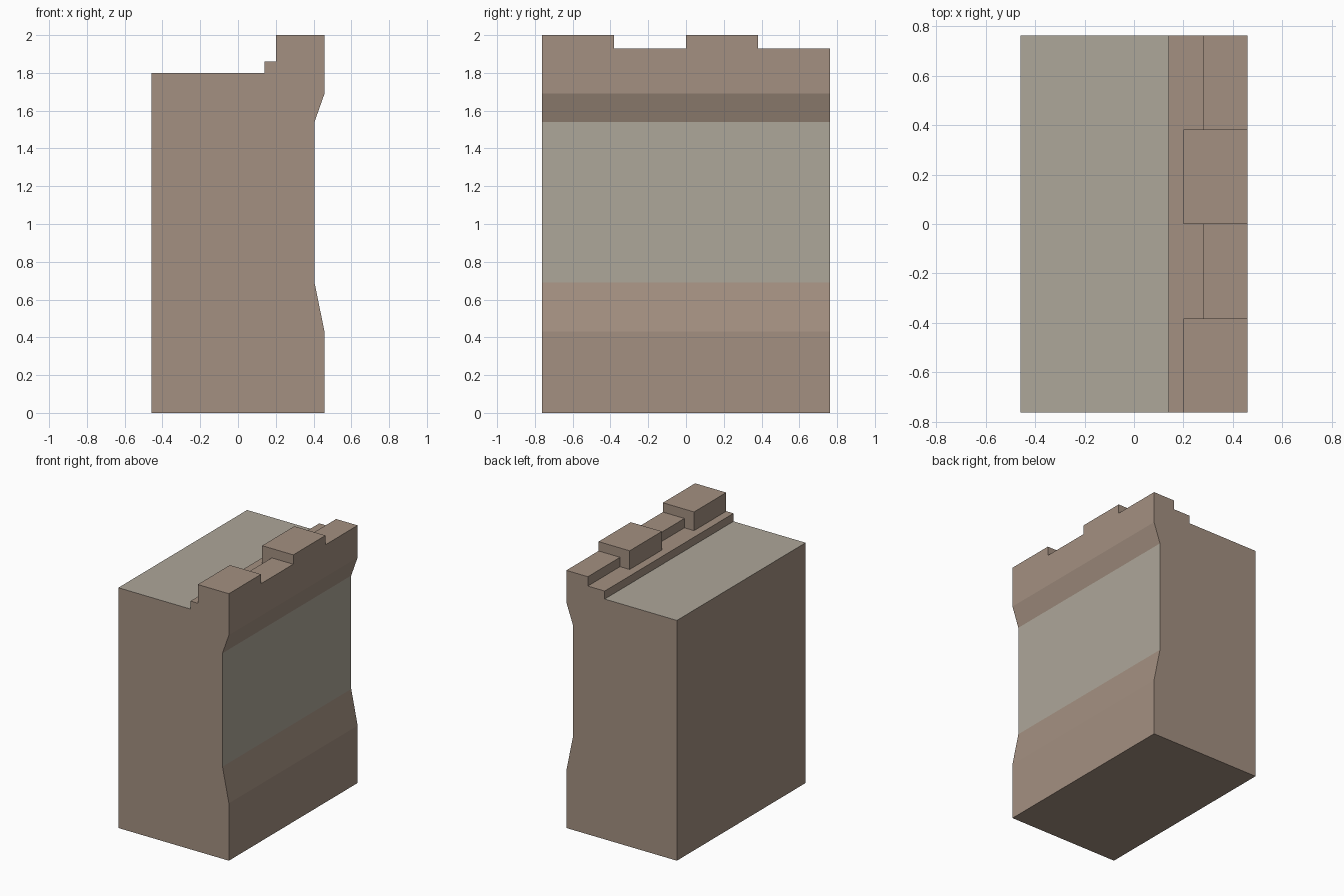
import bpy, bmesh, math

if "Cube" in bpy.data.objects:
    bpy.data.objects.remove(bpy.data.objects["Cube"])

X, Y = 0.458, 0.762
# wall cross-section (x, z), from the floor edge round to the outer parapet face
SHELL = [(0.14, 1.86), (0.14, 1.80), (-X, 1.80), (-X, 0), (X, 0), (X, 0.43),
         (0.405, 0.69), (0.405, 1.54), (X, 1.69), (X, 1.93)]
MERLON = [(X, 2.0), (0.2, 2.0), (0.2, 1.86)]
GAP = [(0.28, 1.93), (0.28, 1.86), (0.2, 1.86)]
BAYS = [(-Y, -0.381, MERLON), (-0.381, 0, GAP), (0, 0.381, MERLON), (0.381, Y, GAP)]


def material(name, rgb):
    m = bpy.data.materials.new(name)
    m.diffuse_color = (*rgb, 1)
    m.use_nodes = True
    m.node_tree.nodes["Principled BSDF"].inputs["Base Color"].default_value = m.diffuse_color
    return m


def cap(bm, points, y):
    bm.faces.new([bm.verts.new((x, y, z)) for x, z in points])


bm = bmesh.new()

# long faces, one bay at a time, alternating merlon and gap
for y0, y1, crest in BAYS:
    ring = SHELL + crest
    a = [bm.verts.new((x, y0, z)) for x, z in ring]
    b = [bm.verts.new((x, y1, z)) for x, z in ring]
    for i in range(len(ring)):
        j = (i + 1) % len(ring)
        bm.faces.new((a[i], a[j], b[j], b[i]))

# end walls and merlon cheeks
cap(bm, SHELL + MERLON, -Y)
cap(bm, SHELL + GAP, Y)
for y0, _, _ in BAYS[1:]:
    cap(bm, [(X, 1.93)] + MERLON + GAP[1::-1], y0)

bmesh.ops.remove_doubles(bm, verts=bm.verts, dist=0.0005)
bmesh.ops.recalc_face_normals(bm, faces=bm.faces)

# pale stone on the walkway and the recessed panel
for f in bm.faces:
    c = f.calc_center_median()
    walkway = f.normal.z > 0.9 and abs(c.z - 1.80) < 0.01
    panel = f.normal.x > 0.9 and abs(c.x - 0.405) < 0.01
    f.material_index = int(walkway or panel)

bmesh.ops.dissolve_limit(bm, angle_limit=math.radians(1), verts=bm.verts,
                         edges=bm.edges, delimit={'MATERIAL'})

mesh = bpy.data.meshes.new("battlement_wall")
bm.to_mesh(mesh)
bm.free()
mesh.materials.append(material("brown_stone", (0.37, 0.28, 0.22)))
mesh.materials.append(material("pale_stone", (0.42, 0.385, 0.32)))
wall = bpy.data.objects.new("battlement_wall", mesh)
bpy.context.collection.objects.link(wall)
